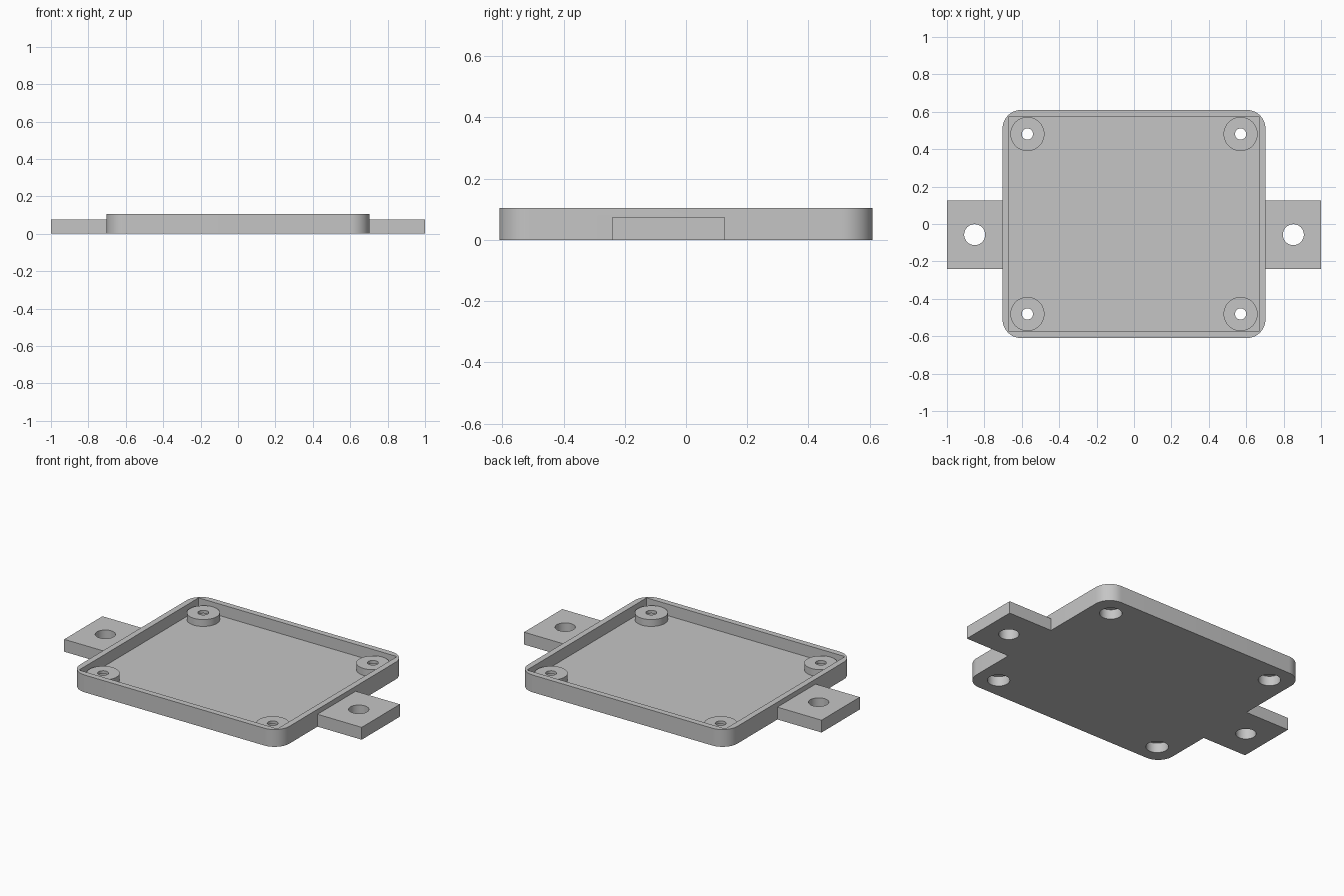
import bpy
import bmesh
import math

if "Cube" in bpy.data.objects:
    bpy.data.objects.remove(bpy.data.objects["Cube"], do_unlink=True)

# Main dimensions
HALF_X, HALF_Y, HEIGHT = 0.703, 0.61, 0.105
WALL, FLOOR, CORNER = 0.036, 0.035, 0.1
TAB_Y, TAB_DEPTH, TAB_TOP = -0.057, 0.367, 0.075
BOSS_X, BOSS_Y, BOSS_TOP = 0.57, 0.481, 0.077

grey = bpy.data.materials.new("plain_grey")
grey.use_nodes = True
colour = (0.56, 0.56, 0.56, 1)
grey.diffuse_color = colour
grey.node_tree.nodes["Principled BSDF"].inputs["Base Color"].default_value = colour


def prism(name, outline, bottom, top):
    """Extrude a flat outline between two heights."""
    bm = bmesh.new()
    base = bm.faces.new([bm.verts.new((x, y, bottom)) for x, y in outline])
    side = bmesh.ops.extrude_face_region(bm, geom=[base])["geom"]
    moved = [v for v in side if isinstance(v, bmesh.types.BMVert)]
    bmesh.ops.translate(bm, verts=moved, vec=(0, 0, top - bottom))
    bmesh.ops.recalc_face_normals(bm, faces=bm.faces)
    mesh = bpy.data.meshes.new(name)
    bm.to_mesh(mesh)
    bm.free()
    mesh.materials.append(grey)
    obj = bpy.data.objects.new(name, mesh)
    bpy.context.collection.objects.link(obj)
    return obj


def rectangle(x, y, half_x, half_y):
    return [(x + sx * half_x, y + sy * half_y)
            for sx, sy in ((-1, -1), (1, -1), (1, 1), (-1, 1))]


def circle(x, y, radius, count=48):
    return [(x + radius * math.cos(math.tau * i / count),
             y + radius * math.sin(math.tau * i / count)) for i in range(count)]


def rounded_rectangle(half_x, half_y, radius, steps=12):
    points = []
    for quarter, (sx, sy) in enumerate(((1, 1), (-1, 1), (-1, -1), (1, -1))):
        for i in range(steps + 1):
            a = math.pi / 2 * (quarter + i / steps)
            points.append((sx * (half_x - radius) + radius * math.cos(a),
                           sy * (half_y - radius) + radius * math.sin(a)))
    return points


def combine(target, tool, operation):
    """Apply a boolean and discard the tool object."""
    tool.hide_render = True
    mod = target.modifiers.new(operation.lower(), "BOOLEAN")
    mod.operation, mod.solver, mod.object = operation, "EXACT", tool
    bpy.context.view_layer.objects.active = target
    bpy.ops.object.modifier_apply(modifier=mod.name)
    bpy.data.objects.remove(tool, do_unlink=True)


# Rounded tray with a square-cornered recess
tray = prism("mounting_tray", rounded_rectangle(HALF_X, HALF_Y, CORNER), 0, HEIGHT)
recess = prism("recess_cutter",
               rectangle(0, 0, HALF_X - WALL, HALF_Y - WALL), FLOOR, HEIGHT + 0.1)
combine(tray, recess, "DIFFERENCE")

# Drilled side tabs
for side in (-1, 1):
    inner, outer = HALF_X - WALL / 2, 1.0
    tab = prism("side_tab", rectangle(side * (inner + outer) / 2, TAB_Y,
                                      (outer - inner) / 2, TAB_DEPTH / 2), 0, TAB_TOP)
    combine(tray, tab, "UNION")
    hole = prism("tab_hole_cutter", circle(side * 0.852, TAB_Y, 0.056), -0.1, 0.2)
    combine(tray, hole, "DIFFERENCE")

# Corner bosses with screw holes, counterbored from below
for sx in (-1, 1):
    for sy in (-1, 1):
        x, y = sx * BOSS_X, sy * BOSS_Y
        combine(tray, prism("boss", circle(x, y, 0.091), FLOOR / 2, BOSS_TOP), "UNION")
        combine(tray, prism("counterbore_cutter", circle(x, y, 0.062), -0.1, 0.059),
                "DIFFERENCE")
        combine(tray, prism("screw_hole_cutter", circle(x, y, 0.03), -0.1, 0.2),
                "DIFFERENCE")

# Smooth curved walls, crisp edges
bpy.ops.object.select_all(action="DESELECT")
tray.select_set(True)
bpy.context.view_layer.objects.active = tray
bpy.ops.object.shade_smooth_by_angle(angle=math.radians(30))
